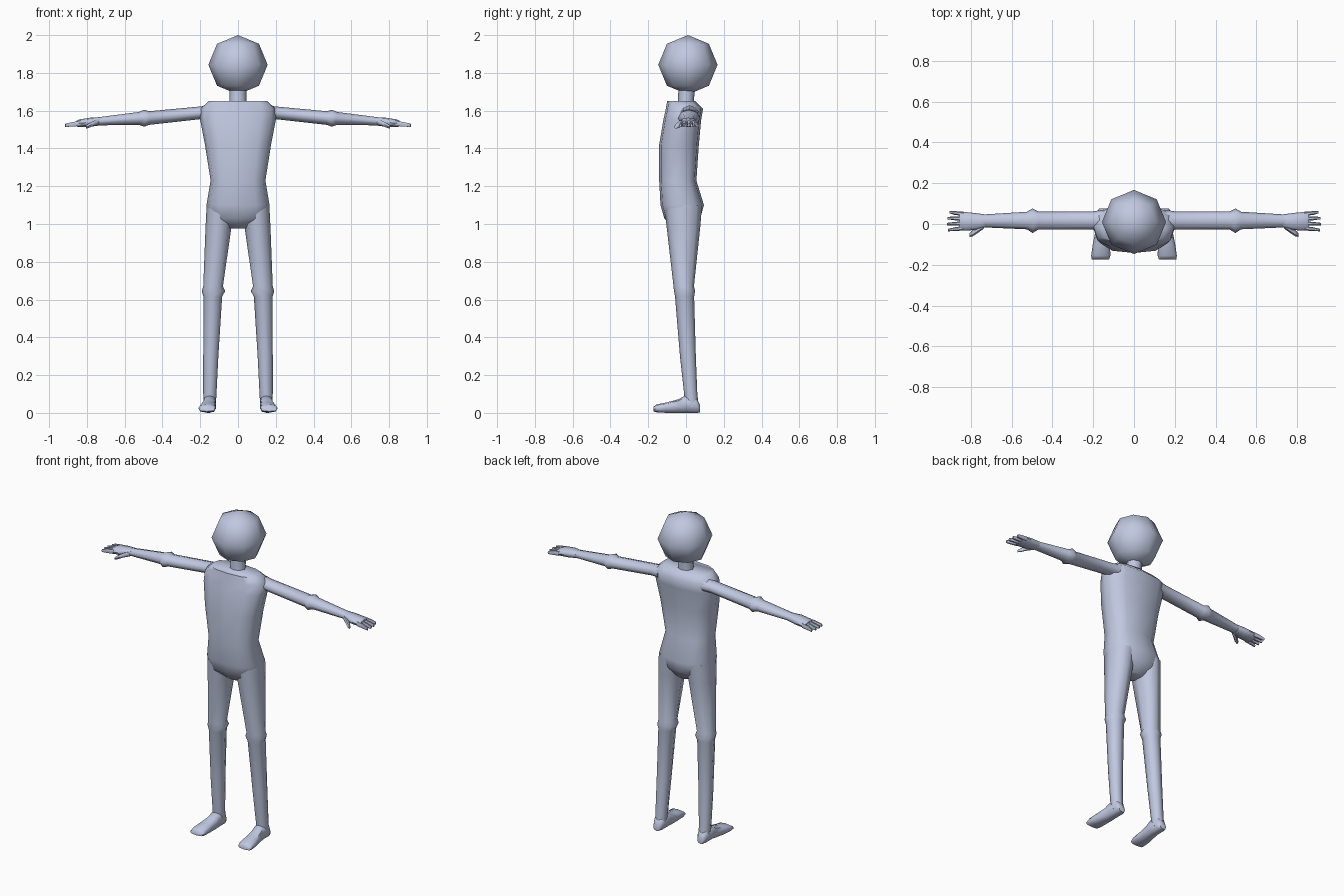
import bpy, bmesh, math

skin = bpy.data.materials.new("pale blue grey")
skin.diffuse_color = (0.53, 0.58, 0.75, 1)

# axis order: (along, u, v) mapped to x, y, z
PLACE = {
    "X": lambda t, u, v: (t, u, v),
    "Y": lambda t, u, v: (u, t, v),
    "Z": lambda t, u, v: (u, v, t),
}


def finish(name, bm, mirror=False, angle=60):
    bmesh.ops.recalc_face_normals(bm, faces=bm.faces)
    mesh = bpy.data.meshes.new(name)
    bm.to_mesh(mesh)
    bm.free()
    for p in mesh.polygons:
        p.use_smooth = True
    mesh.set_sharp_from_angle(angle=math.radians(angle))
    mesh.materials.append(skin)
    ob = bpy.data.objects.new(name, mesh)
    bpy.context.collection.objects.link(ob)
    if mirror:
        mod = ob.modifiers.new("mirror", "MIRROR")
        mod.use_mirror_merge = False
    return ob


def loft(name, axis, rings, sides=8, power=2.0, mirror=True):
    """Skin rings of (along, u_min, u_max, v_min, v_max)."""
    bm = bmesh.new()
    loops = []
    for t, u0, u1, v0, v1 in rings:
        loop = []
        for i in range(sides):
            a = 2 * math.pi * i / sides
            c, s = math.cos(a), math.sin(a)
            c = math.copysign(abs(c) ** (2 / power), c)
            s = math.copysign(abs(s) ** (2 / power), s)
            u = (u0 + u1) / 2 + c * (u1 - u0) / 2
            v = (v0 + v1) / 2 + s * (v1 - v0) / 2
            loop.append(bm.verts.new(PLACE[axis](t, u, v)))
        loops.append(loop)
    for a, b in zip(loops, loops[1:]):
        for i in range(sides):
            j = (i + 1) % sides
            bm.faces.new((a[i], a[j], b[j], b[i]))
    bm.faces.new(loops[0])
    bm.faces.new(loops[-1])
    return finish(name, bm, mirror)


# head
bm = bmesh.new()
bmesh.ops.create_uvsphere(bm, u_segments=8, v_segments=4, radius=0.157)
bmesh.ops.translate(bm, verts=bm.verts, vec=(0, 0.01, 1.843))
finish("head", bm, angle=180)

# neck
loft("neck", "Z", [(1.62, -.05, .05, -.045, .045), (1.66, -.045, .045, -.042, .042),
                   (1.73, -.045, .045, -.04, .05)], mirror=False)

# torso with pelvis
loft("torso", "Z", [
    (0.975, -.04, .04, -.06, .04), (1.03, -.155, .155, -.115, .075),
    (1.10, -.167, .167, -.135, .095), (1.23, -.145, .145, -.142, .055),
    (1.42, -.175, .175, -.142, .068), (1.55, -.20, .20, -.12, .08),
    (1.61, -.20, .20, -.107, .09), (1.65, -.155, .155, -.10, .05)],
    sides=12, power=2.7, mirror=False)

# legs with knee ridge
loft("leg", "Z", [
    (1.10, .02, .166, -.115, .085), (0.98, .035, .172, -.102, .075),
    (0.67, .080, .184, -.066, .042), (0.645, .068, .192, -.064, .048),
    (0.615, .084, .183, -.058, .043), (0.30, .104, .184, -.032, .052),
    (0.10, .114, .184, -.010, .060), (0.03, .118, .182, -.005, .068)], power=2.2)

# feet
loft("foot", "Y", [
    (0.075, .130, .172, .002, .04), (0.055, .118, .182, 0, .08),
    (-0.005, .116, .184, 0, .092), (-0.04, .116, .190, 0, .072),
    (-0.10, .117, .202, 0, .056), (-0.155, .116, .210, .003, .045),
    (-0.173, .122, .208, .008, .032)], power=2.8)

# arms with elbow ridge
loft("arm", "X", [
    (0.15, -.035, .07, 1.555, 1.63), (0.20, -.028, .062, 1.555, 1.622),
    (0.47, -.028, .062, 1.525, 1.597), (0.497, -.044, .076, 1.515, 1.605),
    (0.525, -.026, .060, 1.525, 1.593), (0.75, -.016, .046, 1.522, 1.564)])

# palm
loft("palm", "X", [
    (0.73, -.017, .047, 1.522, 1.565), (0.78, -.030, .054, 1.515, 1.563),
    (0.84, -.032, .060, 1.513, 1.554), (0.855, -.028, .058, 1.516, 1.547)], power=2.5)

# fingers, fanning out slightly
for i, length in enumerate((.912, .916, .914, .905)):
    y = -.021 + i * .0235
    tip = y + (i - 1.5) * .006
    loft("finger_%d" % (i + 1), "X", [
        (0.835, y - .011, y + .011, 1.517, 1.548),
        (0.88, (y + tip) / 2 - .009, (y + tip) / 2 + .009, 1.514, 1.541),
        (length, tip - .006, tip + .006, 1.513, 1.531)], sides=6)

# thumb
loft("thumb", "X", [
    (0.735, -.022, .010, 1.524, 1.556), (0.765, -.044, -.008, 1.517, 1.548),
    (0.79, -.060, -.030, 1.507, 1.533), (0.805, -.063, -.045, 1.504, 1.522)], sides=6)
